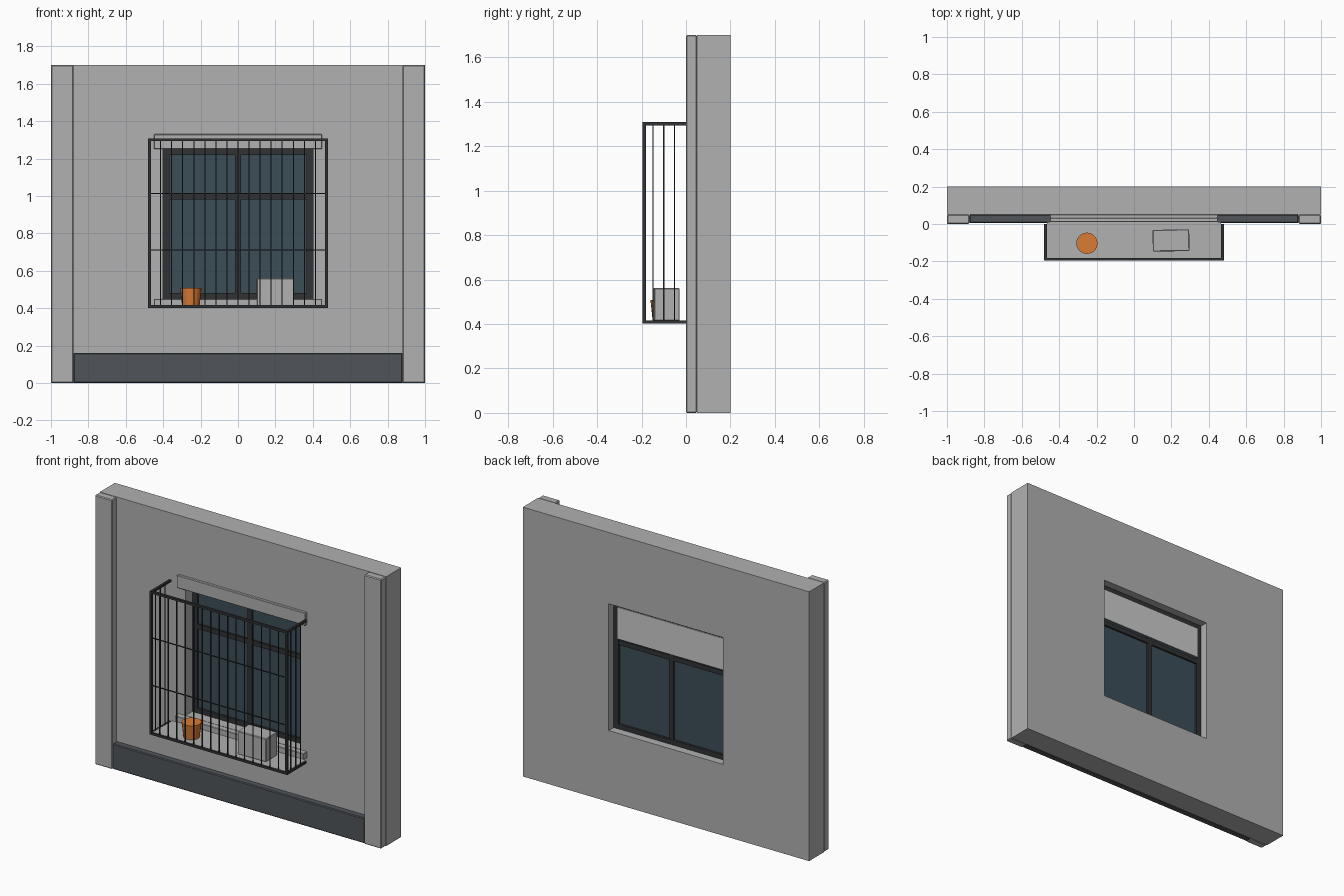
import bpy, bmesh
from math import radians

if "Cube" in bpy.data.objects:
    bpy.data.objects.remove(bpy.data.objects["Cube"])


def material(name, r, g, b):
    m = bpy.data.materials.new(name)
    m.diffuse_color = (r, g, b, 1)
    m.use_nodes = True
    m.node_tree.nodes["Principled BSDF"].inputs["Base Color"].default_value = m.diffuse_color
    return m


PLASTER = material("grey_plaster", 0.44, 0.44, 0.44)
IRON = material("dark_metal", 0.03, 0.032, 0.035)
GLASS = material("blue_glass", 0.045, 0.075, 0.097)
STONE = material("dark_stone", 0.08, 0.09, 0.102)
CLAY = material("terracotta", 0.7, 0.2, 0.035)


def add_box(bm, x0, x1, y0, y1, z0, z1):
    verts = bmesh.ops.create_cube(bm, size=1)["verts"]
    for v in verts:
        v.co.x = x1 if v.co.x > 0 else x0
        v.co.y = y1 if v.co.y > 0 else y0
        v.co.z = z1 if v.co.z > 0 else z0


def boxes(name, items, mat=None, bevel=0):
    """One object made of boxes given as (x0, x1, y0, y1, z0, z1)."""
    bm = bmesh.new()
    for item in items:
        add_box(bm, *item)
    mesh = bpy.data.meshes.new(name)
    bm.to_mesh(mesh)
    bm.free()
    ob = bpy.data.objects.new(name, mesh)
    bpy.context.collection.objects.link(ob)
    if mat:
        mesh.materials.append(mat)
    if bevel:
        mod = ob.modifiers.new("edge_bevel", "BEVEL")
        mod.width, mod.segments = bevel, 1
    return ob


# wall with a square window opening
wall = boxes("wall", [(-1, 1, 0.05, 0.2, 0, 1.7)], PLASTER)
cutter = boxes("window_cutter", [(-0.4, 0.4, -0.1, 0.4, 0.45, 1.25)], PLASTER)
cutter.hide_render = True
cutter.hide_set(True)
cut = wall.modifiers.new("opening", "BOOLEAN")
cut.object, cut.operation, cut.solver = cutter, "DIFFERENCE", "EXACT"
bpy.context.view_layer.objects.active = wall
bpy.ops.object.modifier_apply(modifier="opening")
bpy.data.objects.remove(cutter)

# pilasters, plinth, lintel and sill
for side, x0 in (("left", -1), ("right", 0.88)):
    boxes(f"{side}_pilaster", [(x0, x0 + 0.12, 0, 0.05, 0, 1.7)], PLASTER, 0.005)
boxes("plinth", [(-0.88, 0.88, 0.005, 0.05, 0, 0.16)], STONE, 0.005)
boxes("lintel", [(-0.45, 0.45, 0.03, 0.05, 1.25, 1.33)], PLASTER, 0.003)
boxes("sill", [(-0.45, 0.45, 0.01, 0.05, 0.41, 0.45)], PLASTER, 0.003)

# window frame, mullion, transom, glass and blind
F0, F1 = 0.115, 0.15
boxes("window_frame", [
    (-0.4, -0.365, F0, F1, 0.45, 1.25),
    (0.365, 0.4, F0, F1, 0.45, 1.25),
    (-0.365, 0.365, F0, F1, 0.45, 0.48),
    (-0.365, 0.365, F0, F1, 1.22, 1.25),
    (-0.015, 0.015, F0 + 0.002, F1 - 0.002, 0.48, 1.22),
    (-0.365, 0.365, F0 + 0.002, F1 - 0.002, 0.98, 1.01),
], IRON)
boxes("window_glass", [(-0.37, 0.37, 0.128, 0.136, 0.47, 1.23)], GLASS)
boxes("blind", [(-0.37, 0.37, 0.146, 0.156, 1.02, 1.22)])

# security cage: thick rails and corner posts
W, Y0, Z0, Z1, T = 0.48, -0.195, 0.402, 1.308, 0.014
rails = []
for z in (Z0, Z1 - T):
    rails.append((-W, W, Y0, Y0 + T, z, z + T))
    rails += [(x, x + T, Y0 + T, 0, z, z + T) for x in (-W, W - T)]
rails += [(x, x + T, Y0, Y0 + T, Z0 + T, Z1 - T) for x in (-W, W - T)]
boxes("cage_frame", rails, IRON)

# thin cage bars
R = 0.0027
YC, XC = Y0 + T / 2, W - T / 2
bars = []
for i in range(1, 16):
    x = -XC + 2 * XC * i / 16
    bars.append((x - R, x + R, YC - R, YC + R, Z0 + T, Z1 - T))
for x in (-XC, XC):
    for y in (-0.148, -0.1, -0.052):
        bars.append((x - R, x + R, y - R, y + R, Z0 + T, Z1 - T))
for z in (0.712, 1.012):
    bars.append((-XC, XC, YC - R, YC + R, z - R, z + R))
boxes("cage_bars", bars, IRON)

# cage floor, storage box and flower pot
boxes("cage_floor", [(-W + T, W - T, Y0 + T, 0.01, 0.405, 0.415)], PLASTER)
crate = boxes("storage_box", [(-0.098, 0.098, -0.058, 0.058, 0, 0.147)], PLASTER, 0.004)
crate.location = (0.198, -0.088, 0.414)
crate.rotation_euler.z = radians(1)
bpy.ops.mesh.primitive_cone_add(vertices=20, radius1=0.047, radius2=0.057,
                                depth=0.093, location=(-0.252, -0.103, 0.4615))
pot = bpy.context.object
pot.name = "flower_pot"
pot.data.materials.append(CLAY)
bpy.ops.object.shade_smooth_by_angle()
